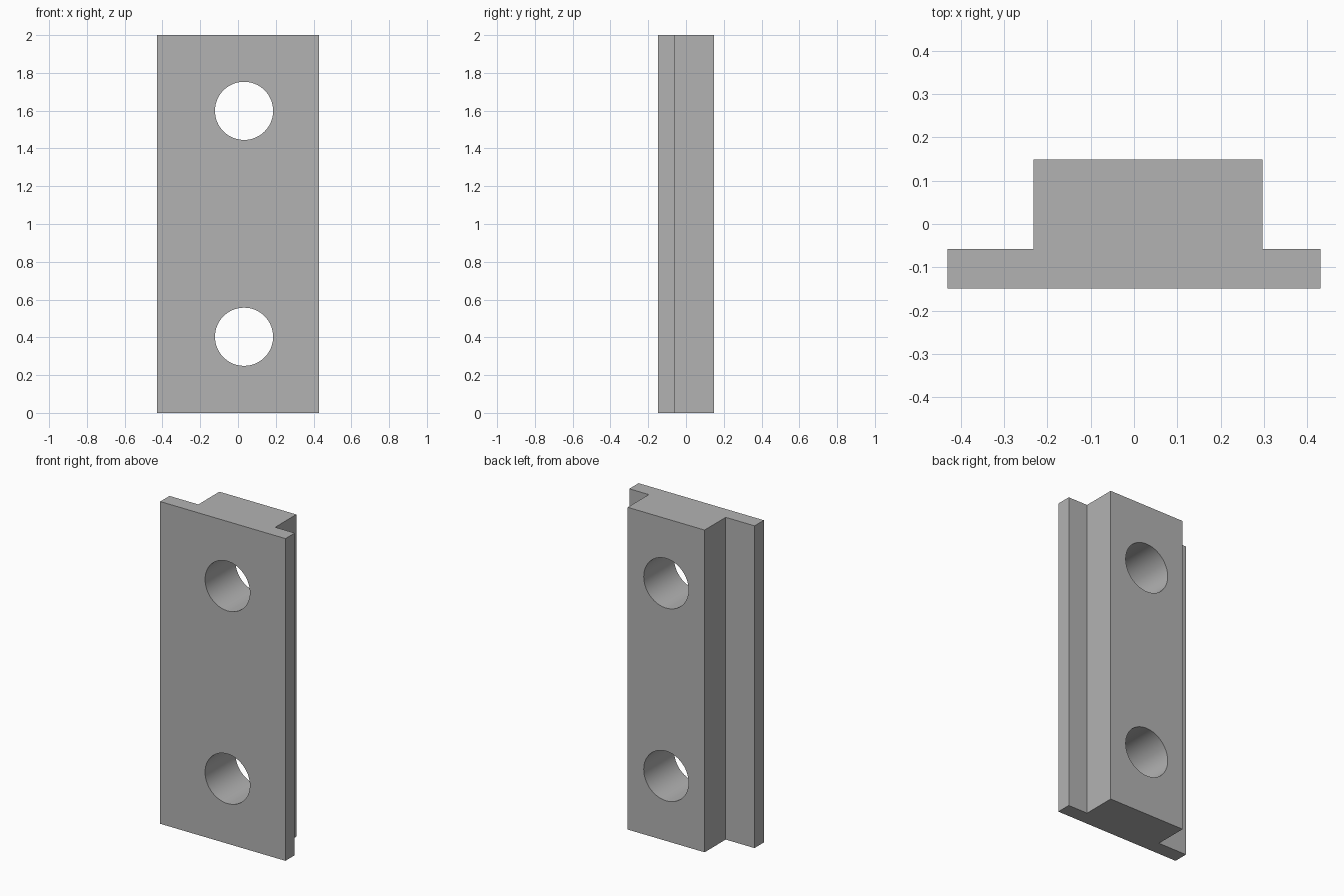
import bpy, bmesh, math

default = bpy.data.objects.get("Cube")
if default:
    bpy.data.objects.remove(default, do_unlink=True)

HEIGHT = 2.0
HALF_W, HALF_D = 0.43, 0.149
RIB_L, RIB_R, STEP_Y = -0.232, 0.296, -0.058
HOLE_X, HOLE_R = 0.032, 0.154

# Plain grey metal
grey = bpy.data.materials.new("grey metal")
grey.use_nodes = True
colour = (0.45, 0.45, 0.45, 1)
grey.diffuse_color = colour
grey.node_tree.nodes["Principled BSDF"].inputs["Base Color"].default_value = colour

# Stepped bar: thin flange in front, thicker offset rib behind, extruded upward
profile = [(-HALF_W, -HALF_D), (HALF_W, -HALF_D), (HALF_W, STEP_Y), (RIB_R, STEP_Y),
           (RIB_R, HALF_D), (RIB_L, HALF_D), (RIB_L, STEP_Y), (-HALF_W, STEP_Y)]
bm = bmesh.new()
base = bm.faces.new([bm.verts.new((x, y, 0)) for x, y in profile])
extruded = bmesh.ops.extrude_face_region(bm, geom=[base])["geom"]
bmesh.ops.translate(bm, vec=(0, 0, HEIGHT),
                    verts=[v for v in extruded if isinstance(v, bmesh.types.BMVert)])
bmesh.ops.recalc_face_normals(bm, faces=bm.faces)
mesh = bpy.data.meshes.new("stepped_bar")
bm.to_mesh(mesh)
bm.free()
mesh.materials.append(grey)
bar = bpy.data.objects.new("stepped_bar", mesh)
bpy.context.collection.objects.link(bar)


def drill(z):
    """Cut a round through hole from front to back at height z."""
    bpy.ops.mesh.primitive_cylinder_add(vertices=64, radius=HOLE_R, depth=1,
                                        location=(HOLE_X, 0, z),
                                        rotation=(math.pi / 2, 0, 0))
    cutter = bpy.context.object
    cutter.name = "hole_cutter"
    cutter.hide_render = True
    cutter.data.materials.append(grey)
    cut = bar.modifiers.new("hole", 'BOOLEAN')
    cut.operation = 'DIFFERENCE'
    cut.solver = 'EXACT'
    cut.object = cutter
    bpy.context.view_layer.objects.active = bar
    bpy.ops.object.modifier_apply(modifier=cut.name)
    bpy.data.objects.remove(cutter, do_unlink=True)


# Two bolt holes
for z in (0.403, 1.599):
    drill(z)

# Smooth hole walls, sharp edges elsewhere
bpy.ops.object.select_all(action='DESELECT')
bar.select_set(True)
bpy.context.view_layer.objects.active = bar
bpy.ops.object.shade_smooth_by_angle(angle=math.radians(30))
